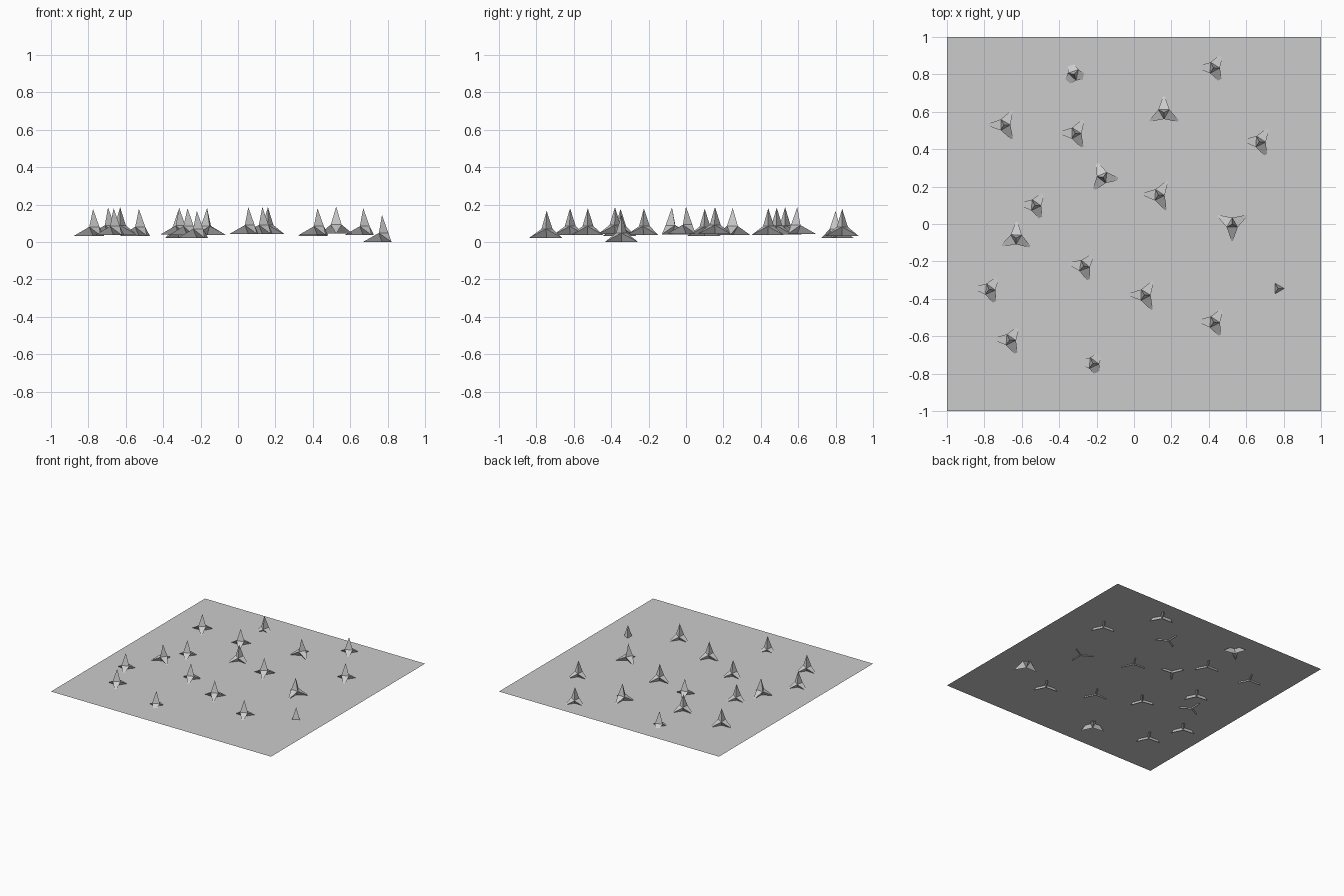
import bpy, math
from mathutils import Vector

if "Cube" in bpy.data.objects:
    bpy.data.objects.remove(bpy.data.objects["Cube"])

R = 0.108          # spike length from the centre
GROUND_Z = 0.05    # sheet height; spikes sink into it by varying depths


def add_mesh(name, verts, faces):
    mesh = bpy.data.meshes.new(name)
    mesh.from_pydata(verts, [], faces)
    obj = bpy.data.objects.new(name, mesh)
    bpy.context.collection.objects.link(obj)
    return obj, mesh


# Ground sheet
add_mesh("ground_sheet", [(-1, -1, GROUND_Z), (1, -1, GROUND_Z),
                          (1, 1, GROUND_Z), (-1, 1, GROUND_Z)], [(0, 1, 2, 3)])

# Four-pointed spike: tetrahedral tips, with hub corners opposite each tip
tips = [Vector((0, 0, R))]
for k in range(3):
    a = k * math.tau / 3
    tips.append(Vector((math.cos(a) * math.sqrt(8) / 3, math.sin(a) * math.sqrt(8) / 3, -1 / 3)) * R)
hubs = [-t / 3 for t in tips]
faces = []
for i in range(4):
    others = [j for j in range(4) if j != i]
    for n in range(3):
        a, b = others[n], others[(n + 1) % 3]
        p, q, r = tips[i], hubs[a], hubs[b]
        normal = (q - p).cross(r - p)
        outward = normal.dot(p + q + r) > 0
        faces.append((i, 4 + a, 4 + b) if outward else (i, 4 + b, 4 + a))
first, spike_mesh = add_mesh("spike_00", tips + hubs, faces)

# Scattered placements: x, y, top height, turn in degrees
spots = [
    (-0.32, 0.80, 0.165, 108), (0.425, 0.835, 0.177, 178), (-0.695, 0.53, 0.185, 180),
    (-0.315, 0.485, 0.183, 178), (0.16, 0.595, 0.186, 90), (0.67, 0.44, 0.180, 176),
    (-0.165, 0.25, 0.181, 113), (0.13, 0.155, 0.187, 177), (-0.53, 0.10, 0.177, 175),
    (-0.63, -0.075, 0.185, 88), (0.525, 0.0, 0.188, 30), (-0.27, -0.225, 0.180, 170),
    (-0.775, -0.35, 0.177, 174), (0.055, -0.38, 0.186, 178), (0.77, -0.345, 0.144, 180),
    (0.425, -0.525, 0.180, 176), (-0.665, -0.62, 0.180, 176), (-0.22, -0.745, 0.166, 174),
]
for n, (x, y, top, turn) in enumerate(spots):
    obj = first
    if n:
        obj = bpy.data.objects.new(f"spike_{n:02d}", spike_mesh)
        bpy.context.collection.objects.link(obj)
    obj.location = (x, y, top - R)
    obj.rotation_euler.z = math.radians(turn)
